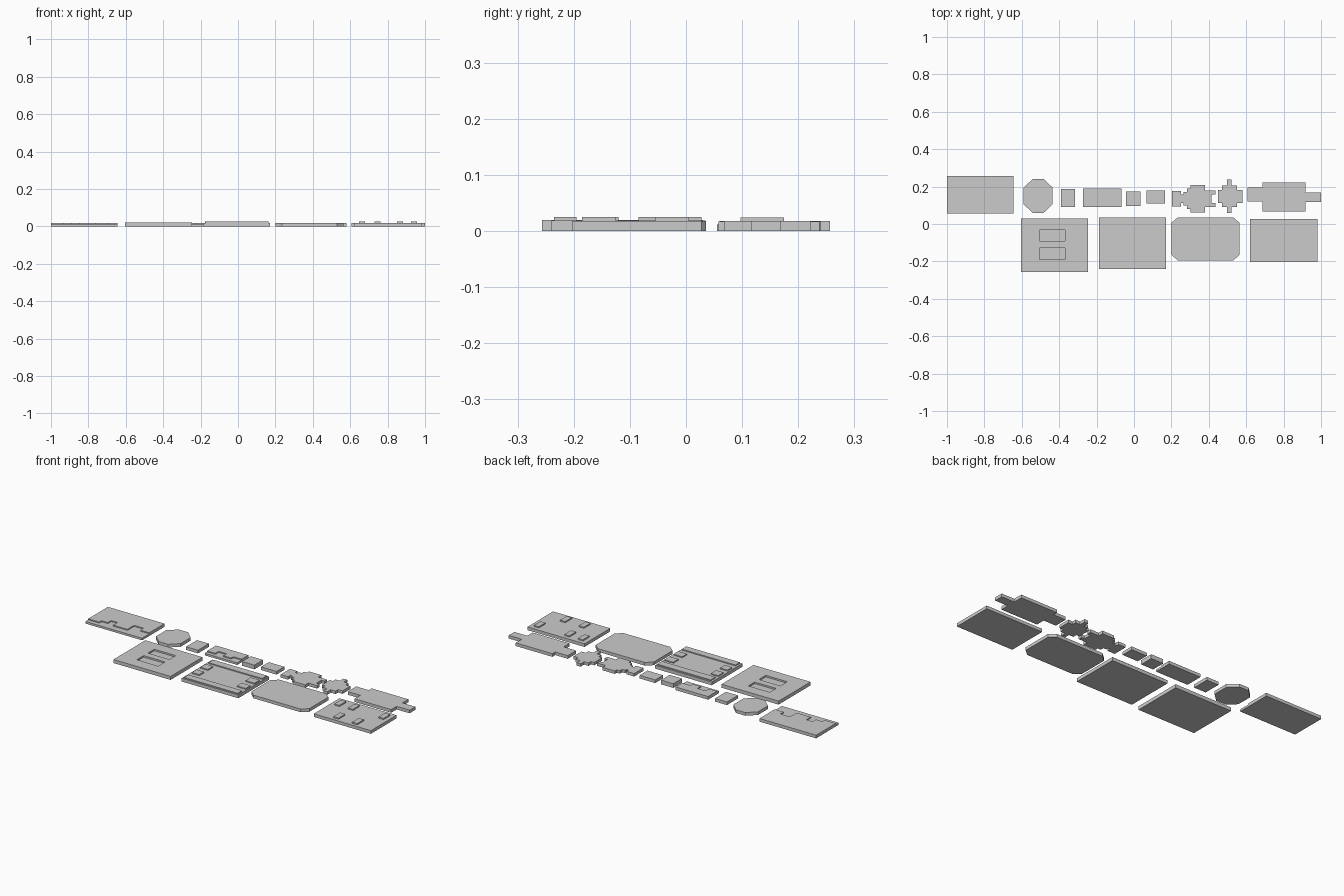
import bpy, bmesh

T = 0.018  # standard plate thickness


def prism(name, pts, z0=0.0, z1=T):
    """Extrude a flat outline from z0 to z1."""
    bm = bmesh.new()
    face = bm.faces.new([bm.verts.new((x, y, z0)) for x, y in pts])
    new = bmesh.ops.extrude_face_region(bm, geom=[face])["geom"]
    bmesh.ops.translate(bm, vec=(0, 0, z1 - z0),
                        verts=[v for v in new if isinstance(v, bmesh.types.BMVert)])
    bmesh.ops.recalc_face_normals(bm, faces=bm.faces[:])
    me = bpy.data.meshes.new(name)
    bm.to_mesh(me)
    bm.free()
    ob = bpy.data.objects.new(name, me)
    bpy.context.collection.objects.link(ob)
    return ob


def box(name, x0, x1, y0, y1, z0=0.0, z1=T):
    return prism(name, [(x0, y0), (x1, y0), (x1, y1), (x0, y1)], z0, z1)


def chamfered(name, x0, x1, y0, y1, cx, cy, z1=T):
    return prism(name, [(x0 + cx, y0), (x1 - cx, y0), (x1, y0 + cy), (x1, y1 - cy),
                        (x1 - cx, y1), (x0 + cx, y1), (x0, y1 - cy), (x0, y0 + cy)], 0, z1)


def mirrored(name, half, cy, z1=T):
    """Outline given above a centre line, mirrored below it."""
    up = [(x, cy + d) for x, d in half]
    down = [(x, cy - d) for x, d in reversed(half)]
    return prism(name, up + down, 0, z1)


# Back row: stepped plate with a lower front ledge
box("stepped_plate_base", -1.0, -0.643, 0.055, 0.257, 0, 0.012)
prism("stepped_plate_top", [
    (-1, .257), (-.643, .257), (-.643, .12), (-.70, .12), (-.70, .15), (-.76, .15),
    (-.76, .09), (-.85, .09), (-.85, .13), (-.89, .13), (-.89, .10), (-.93, .10),
    (-.93, .08), (-1, .08)], 0.012, T)

# Octagonal plate
chamfered("octagon_plate", -0.59, -0.435, 0.06, 0.24, 0.048, 0.045)

# Row of small blocks
box("small_block_1", -0.39, -0.315, 0.09, 0.188)
box("long_block_base", -0.272, -0.068, 0.09, 0.19, 0, 0.012)
prism("long_block_top", [
    (-.272, .19), (-.068, .19), (-.068, .13), (-.12, .13), (-.12, .11), (-.17, .11),
    (-.17, .14), (-.22, .14), (-.22, .11), (-.272, .11)], 0.012, T)
box("small_block_2", -0.043, 0.035, 0.097, 0.175, 0, 0.024)
box("small_block_3", 0.068, 0.166, 0.11, 0.18)

# Stepped silhouettes
mirrored("winged_plate", [
    (.203, .042), (.25, .042), (.25, .022), (.265, .022), (.265, .035), (.283, .035),
    (.283, .055), (.303, .055), (.303, .073), (.38, .073), (.38, .045), (.435, .045),
    (.435, .022), (.415, .022)], 0.135, 0.017)
mirrored("cross_plate", [
    (.45, .035), (.47, .035), (.47, .058), (.498, .058), (.498, .09), (.522, .09),
    (.522, .058), (.552, .058), (.552, .035), (.58, .035)], 0.148, 0.017)

# Broad body with a tail and a nose
prism("body_plate", [
    (.608, .12), (.687, .12), (.687, .068), (.918, .068), (.918, .117), (1, .117),
    (1, .168), (.918, .168), (.918, .222), (.687, .222), (.687, .196), (.608, .196)])

# Front row: plate with two sunken slots
slotted = box("slotted_plate", -0.605, -0.245, -0.257, 0.03, 0, 0.02)
for i, (y0, y1) in enumerate([(-0.09, -0.033), (-0.19, -0.128)]):
    cutter = box(f"slot_cutter_{i}", -0.505, -0.37, y0, y1, 0.011, 0.05)
    cutter.hide_render = True
    cutter.hide_set(True)
    m = slotted.modifiers.new("slot", "BOOLEAN")
    m.operation, m.solver, m.object = "DIFFERENCE", "EXACT", cutter

# Railed plate with end rails and four pads
box("railed_plate", -0.187, 0.17, -0.24, 0.035, 0, 0.019)
for i, (y0, y1) in enumerate([(-0.235, -0.195), (-0.015, 0.028)]):
    box(f"rail_{i}", -0.175, 0.163, y0, y1, 0.019, 0.025)
for i, (y0, y1) in enumerate([(-0.163, -0.12), (-0.085, -0.038)]):
    box(f"left_pad_{i}", -0.177, -0.13, y0, y1, 0.019, 0.025)
    box(f"right_pad_{i}", 0.107, 0.163, y0, y1, 0.019, 0.025)

# Plate with cut corners
chamfered("cut_corner_plate", 0.2, 0.565, -0.195, 0.036, 0.035, 0.03)

# Studded plate
box("studded_plate", 0.62, 0.98, -0.203, 0.028)
for i, (x, y) in enumerate([(.662, -.025), (.94, -.025), (.747, -.025),
                            (.747, -.155), (.865, -.155)]):
    box(f"stud_{i}", x - .016, x + .016, y - .03, y + .03, T, 0.025)
